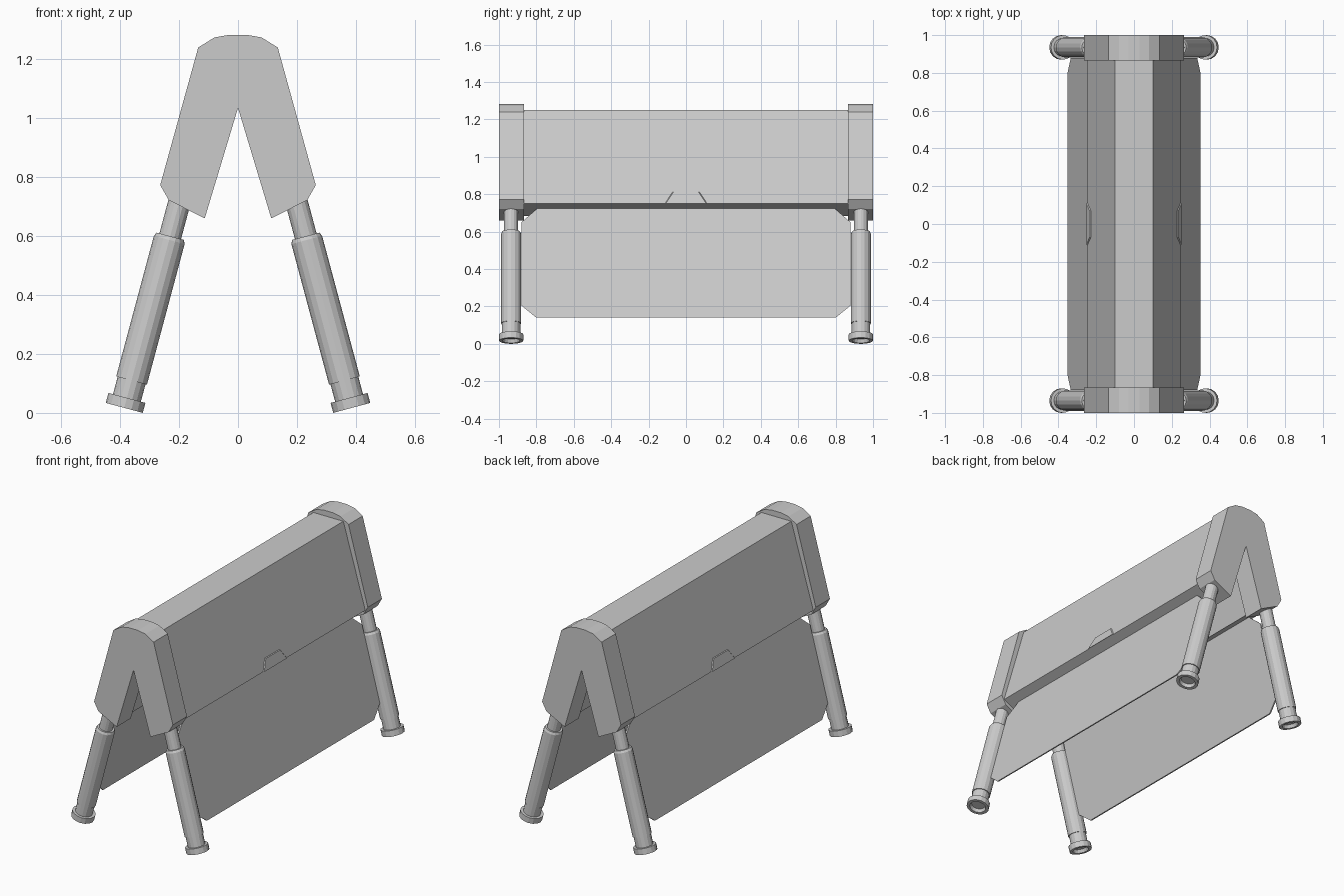
import bpy, bmesh, math
from mathutils import Vector, Matrix

if "Cube" in bpy.data.objects:
    bpy.data.objects.remove(bpy.data.objects["Cube"])


def finish(name, bm):
    bmesh.ops.remove_doubles(bm, verts=bm.verts, dist=1e-5)
    bmesh.ops.recalc_face_normals(bm, faces=bm.faces)
    me = bpy.data.meshes.new(name)
    bm.to_mesh(me)
    bm.free()
    ob = bpy.data.objects.new(name, me)
    bpy.context.collection.objects.link(ob)
    return ob


def loft(name, a, b):
    """Closed solid between two matching outlines."""
    bm = bmesh.new()
    va = [bm.verts.new(p) for p in a]
    vb = [bm.verts.new(p) for p in b]
    n = len(va)
    bm.faces.new(va)
    bm.faces.new(vb[::-1])
    for i in range(n):
        j = (i + 1) % n
        bm.faces.new((va[i], va[j], vb[j], vb[i]))
    return finish(name, bm)


def vee(name, half, y0, y1):
    """Inverted V: mirror the right half outline and extrude it along y."""
    pts = half + [(-x, z) for x, z in reversed(half) if x > 0]
    return loft(name, [(x, y0, z) for x, z in pts], [(x, y1, z) for x, z in pts])


# End caps and the hollow folding body between them
cap = [(0, 1.035), (0.113, 0.66), (0.235, 0.722), (0.264, 0.773), (0.135, 1.24),
       (0.08, 1.274), (0.03, 1.283)]
vee("front_end_cap", cap, -1.0, -0.865)
vee("back_end_cap", cap, 0.865, 1.0)
body = [(0, 1.05), (0.122, 0.685), (0.247, 0.75), (0.1, 1.25)]
vee("body_shell", body, -0.88, 0.88)


# Telescopic leg with a hollow foot, turned from a radius/height profile
def leg(name, sx, y):
    prof = [(0, 0.02), (0.04, 0.02), (0.047, 0), (0.065, 0), (0.065, 0.035),
            (0.049, 0.035), (0.049, 0.096), (0.054, 0.096), (0.054, 0.59),
            (0.048, 0.603), (0.038, 0.603), (0.038, 0.8), (0, 0.8)]
    bm = bmesh.new()
    vs = [bm.verts.new((r, 0, t)) for r, t in prof]
    es = [bm.edges.new(p) for p in zip(vs, vs[1:])]
    bmesh.ops.spin(bm, geom=vs + es, cent=(0, 0, 0), axis=(0, 0, 1),
                   angle=math.tau, steps=16)
    m = Matrix.Translation((sx * 0.386, y, 0.017)) @ Matrix.Rotation(
        -sx * math.radians(15), 4, 'Y')
    bmesh.ops.transform(bm, matrix=m, verts=bm.verts)
    return finish(name, bm)


for sx, side in ((1, "right"), (-1, "left")):
    for y, end in ((-0.935, "front"), (0.935, "back")):
        leg(f"{end}_{side}_leg", sx, y)

    # Thin lower panel with clipped corners, lying in the plane of the legs
    outline = [(0.8, 0.14), (0.88, 0.205), (0.88, 0.65), (0.8, 0.72), (0.8, 0.745)]
    outline += [(-y, z) for y, z in reversed(outline)]
    loft(f"{side}_lower_panel",
         *[[(sx * (0.348 - (z - 0.14) * 0.268 + d), y, z) for y, z in outline]
           for d in (-0.004, 0.004)])

    # Slim raised latch at the lower edge of the body
    latch = [(-0.118, 0.75), (0.118, 0.75), (0.075, 0.815), (-0.075, 0.815)]
    inner = [(-0.108, 0.75), (0.108, 0.75), (0.068, 0.811), (-0.068, 0.811)]
    loft(f"{side}_latch",
         *[[(sx * (0.247 - (z - 0.75) * 0.294 + d), y, z) for y, z in o]
           for o, d in ((latch, -0.005), (inner, 0.005))])
